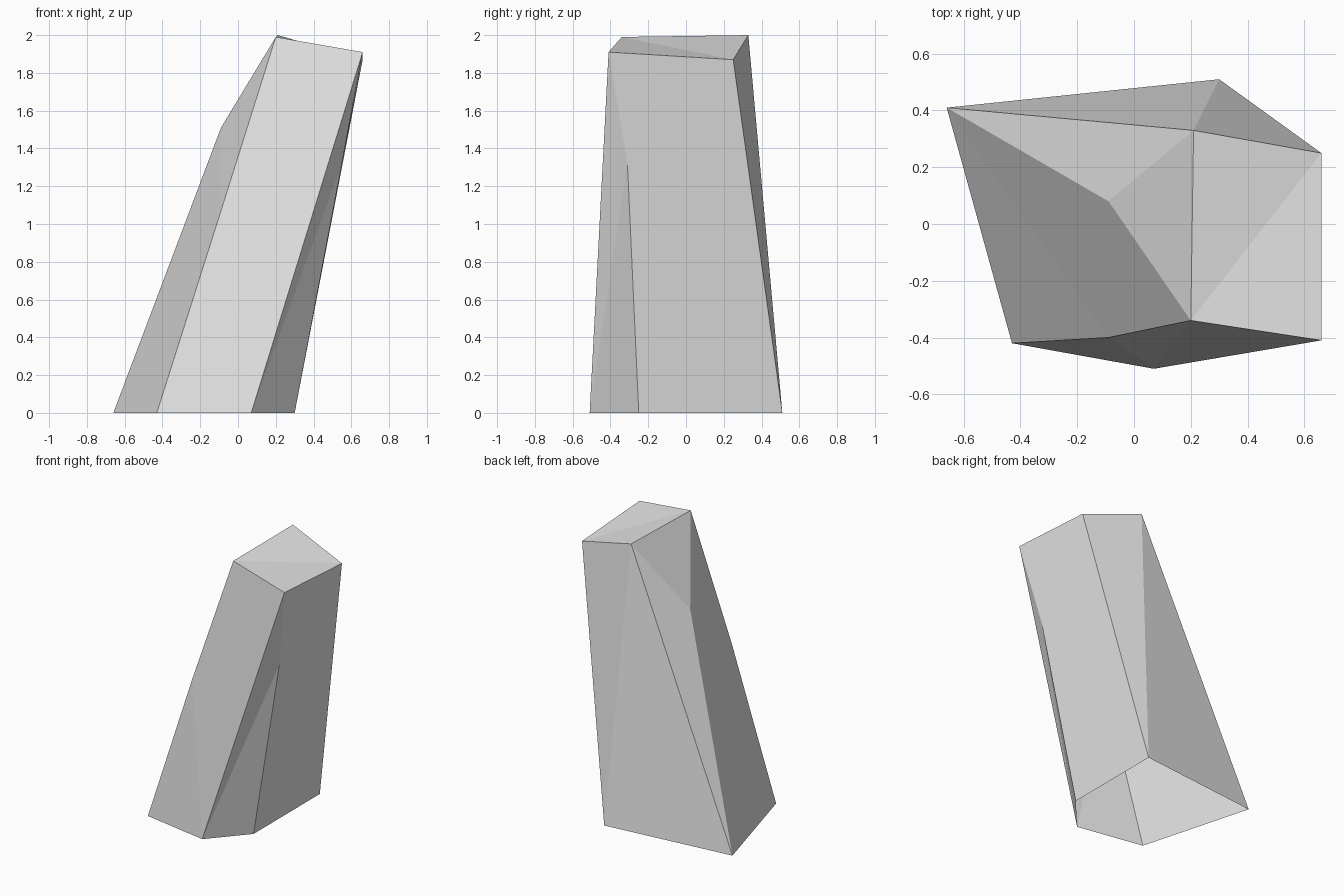
import bpy
import bmesh

default_cube = bpy.data.objects.get("Cube")
if default_cube:
    bpy.data.objects.remove(default_cube, do_unlink=True)

# Stone colour
stone = bpy.data.materials.new("light_grey_stone")
stone.use_nodes = True
grey = (0.8, 0.8, 0.8, 1)
stone.diffuse_color = grey
stone.node_tree.nodes["Principled BSDF"].inputs["Base Color"].default_value = grey

# Corners: five at the open foot, three at the waist, four at the tip
corners = {
    "foot_back_right": (-0.66, 0.41, 0),
    "foot_front_right": (-0.43, -0.42, 0),
    "foot_front": (0.07, -0.51, 0),
    "foot_front_left": (0.30, -0.25, 0),
    "foot_back_left": (0.30, 0.51, 0),
    "waist_front": (-0.09, -0.40, 1.07),
    "waist_right": (-0.09, 0.08, 1.51),
    "waist_left": (0.55, -0.31, 1.32),
    "tip_front_right": (0.20, -0.34, 1.99),
    "tip_front_left": (0.66, -0.41, 1.91),
    "tip_back_left": (0.66, 0.25, 1.87),
    "tip_back_right": (0.21, 0.33, 2.0),
}

# Facets grouped by side, as strips or fans around one corner
fans = [
    # front
    ("foot_front", "tip_front_left", "tip_front_right", "waist_front", "foot_front_right"),
    # left side
    ("waist_left", "tip_back_left", "tip_front_left", "foot_front",
     "foot_front_left", "foot_back_left", "tip_back_left"),
    # back
    ("foot_back_left", "foot_back_right", "tip_back_right", "tip_back_left"),
    # right side
    ("waist_right", "tip_front_right", "tip_back_right", "foot_back_right",
     "waist_front", "tip_front_right"),
    ("foot_back_right", "foot_front_right", "waist_front"),
    # slanted tip
    ("tip_front_right", "tip_front_left", "tip_back_left", "tip_back_right"),
]

bm = bmesh.new()
verts = {name: bm.verts.new(co) for name, co in corners.items()}
for hub, *rim in fans:
    for a, b in zip(rim, rim[1:]):
        bm.faces.new((verts[hub], verts[a], verts[b]))
bmesh.ops.recalc_face_normals(bm, faces=bm.faces)
# Keep the shell facing outward: the tip must point up
bm.normal_update()
if max(bm.faces, key=lambda f: f.calc_center_median().z).normal.z < 0:
    bmesh.ops.reverse_faces(bm, faces=bm.faces)

mesh = bpy.data.meshes.new("leaning_rock_shard")
bm.to_mesh(mesh)
bm.free()
mesh.materials.append(stone)
shard = bpy.data.objects.new("leaning_rock_shard", mesh)
bpy.context.collection.objects.link(shard)
